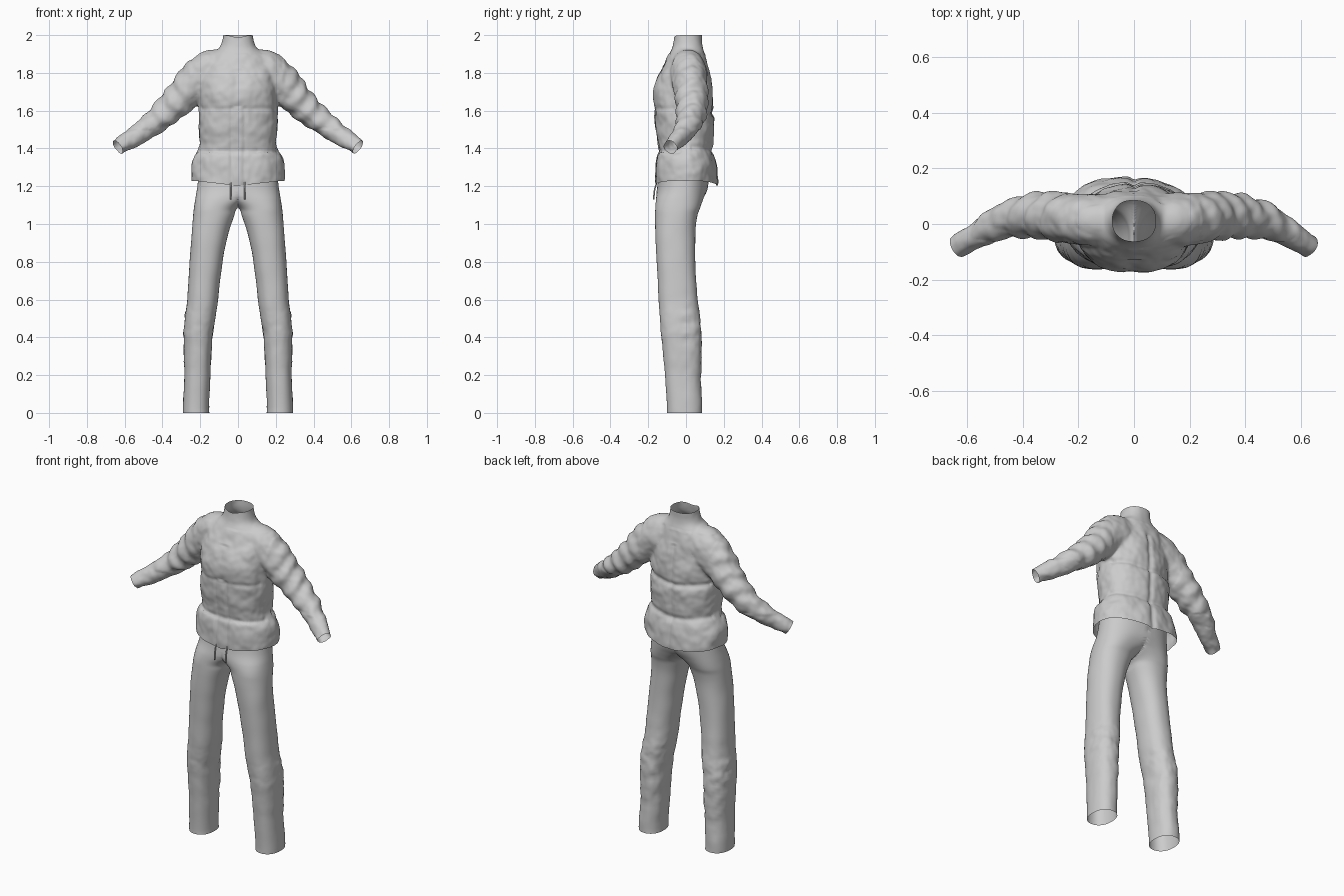
import bpy, bmesh, math
from mathutils import Vector, noise

if "Cube" in bpy.data.objects:
    bpy.data.objects.remove(bpy.data.objects["Cube"])


def spline(rows, steps):
    """Catmull-Rom interpolation of rows of numbers."""
    out = []
    for i in range(len(rows) - 1):
        a, b = rows[max(i - 1, 0)], rows[i]
        c, d = rows[i + 1], rows[min(i + 2, len(rows) - 1)]
        for s in range(steps):
            t = s / steps
            out.append([0.5 * (2 * q + (r - p) * t + (2 * p - 5 * q + 4 * r - w) * t * t
                               + (3 * q - p - 3 * r + w) * t ** 3) for p, q, r, w in zip(a, b, c, d)])
    return out + [list(rows[-1])]


def loft(bm, rings, n=48, power=2.3, cap=True):
    """Skin superellipse rings given as (centre, u axis, v axis)."""
    loops = []
    for c, u, v in rings:
        loop = []
        for k in range(n):
            a = 2 * math.pi * k / n
            ca, sa = math.cos(a), math.sin(a)
            p = c + u * math.copysign(abs(ca) ** (2 / power), ca) + v * math.copysign(abs(sa) ** (2 / power), sa)
            loop.append(bm.verts.new(p))
        loops.append(loop)
    for lo, hi in zip(loops, loops[1:]):
        for k in range(n):
            bm.faces.new((lo[k], lo[(k + 1) % n], hi[(k + 1) % n], hi[k]))
    if cap:
        bm.faces.new(loops[0][::-1])
        bm.faces.new(loops[-1])


def make(name, bm):
    me = bpy.data.meshes.new(name)
    bm.to_mesh(me)
    bm.free()
    for p in me.polygons:
        p.use_smooth = True
    ob = bpy.data.objects.new(name, me)
    bpy.context.collection.objects.link(ob)
    return ob


def bump(v, d):
    return math.exp(-(v / d) ** 2)


# Jacket volume: torso rows are z, half width, front y, back y
torso = [(1.15, .243, -.158, .165), (1.225, .246, -.16, .168), (1.29, .248, -.16, .165),
         (1.345, .236, -.158, .155), (1.40, .21, -.146, .142), (1.44, .204, -.152, .142),
         (1.52, .21, -.163, .15), (1.61, .208, -.17, .143), (1.70, .205, -.175, .14),
         (1.78, .195, -.152, .128), (1.85, .175, -.115, .112), (1.90, .14, -.088, .098),
         (1.93, .10, -.074, .09), (1.96, .085, -.067, .086), (2.0, .078, -.062, .085), (2.04, .078, -.062, .085)]
# Sleeve rows are x, z, y, half thickness, half depth
sleeve = [(.06, 1.825, .01, .10, .09), (.14, 1.80, .013, .122, .098), (.22, 1.752, .02, .105, .092),
          (.29, 1.682, .028, .091, .088), (.38, 1.592, .03, .075, .08), (.49, 1.505, .004, .06, .064),
          (.63, 1.41, -.077, .044, .045), (.71, 1.352, -.122, .044, .045)]
bm = bmesh.new()
loft(bm, [(Vector((0, (f + b) / 2, z)), Vector((w, 0, 0)), Vector((0, (b - f) / 2, 0)))
          for z, w, f, b in spline(torso, 5)])
rows = spline(sleeve, 6)
for side in (1, -1):
    rings = []
    for i, (x, z, y, r, h) in enumerate(rows):
        p, q = rows[max(i - 1, 0)], rows[min(i + 1, len(rows) - 1)]
        t = Vector((q[0] - p[0], 0, q[1] - p[1])).normalized()
        rings.append((Vector((side * x, y, z)), Vector((-t.z * side * r, 0, t.x * r)), Vector((0, h, 0))))
    loft(bm, rings, power=2)
bmesh.ops.recalc_face_normals(bm, faces=bm.faces[:])
jacket = make("jacket", bm)

# Fuse torso and sleeves into one cloth surface
rm = jacket.modifiers.new("fuse", "REMESH")
rm.mode, rm.voxel_size = "VOXEL", 0.009
sm = jacket.modifiers.new("soften", "SMOOTH")
sm.factor, sm.iterations = 0.5, 6
dg = bpy.context.evaluated_depsgraph_get()
fused = bpy.data.meshes.new_from_object(jacket.evaluated_get(dg))
jacket.modifiers.clear()
bm = bmesh.new()
bm.from_mesh(fused)

# Open the collar, hem and cuffs
cuts = [((0, 0, 2.0), (0, 0, 1)), ((0, 0, 1.228), (0, 0, -1)),
        ((.637, -.08, 1.407), (.75, -.41, -.51)), ((-.637, -.08, 1.407), (-.75, -.41, -.51))]
for co, no in cuts:
    bmesh.ops.bisect_plane(bm, geom=bm.verts[:] + bm.edges[:] + bm.faces[:],
                           plane_co=co, plane_no=no, clear_outer=True)
bm.normal_update()

# Quilted seams, front placket, sleeve folds and a dipping hem
moves = []
for v in bm.verts:
    x, y, z = v.co
    ax = abs(x)
    body = 1 if ax < .2 or z < 1.5 else 0
    d = .007 * noise.noise(v.co * 13) + .003 * noise.noise(v.co * 30)
    if body and z < 1.82:
        if y > .03:
            d -= .010 * bump(z - 1.585 - .1 * ax, .016) + .008 * bump(z - 1.385 - .1 * ax, .016)
            d -= .009 * bump(x, .014)
        elif y < -.03:
            d -= .006 * (bump(ax - .035, .008) if z < 1.62 else bump(x, .03))
            d -= .004 * bump(z - 1.61, .012) + .006 * bump(z - 1.385, .014)
            if z < 1.38:
                d += .006 * bump(ax - .14, .07)
    elif ax > .24:
        along = ax * .72 - (z - 1.5) * .69
        d += .005 * math.sin(along * 70 + 3 * y * 10 + x * 4) * bump(ax - .4, .17)
    if z > 1.9:
        d *= .3
    m = v.normal * d
    low = max(0, 1 - (z - 1.228) / .12)
    m.z = m.z * min(1, abs(z - 1.228) / .03) - .026 * low * max(0, 1 - ax / .22)
    if z > 1.95:
        m.z = -.012 * bump(x, .04) * (z - 1.95) / .05 if y < 0 else 0
    if y > 0 and z < 1.5:
        m.y -= .06 * x * (1.5 - z) / .27 * min(1, y / .1)
    moves.append(m)
for v, m in zip(bm.verts, moves):
    v.co += m
bm.to_mesh(jacket.data)
bm.free()
for p in jacket.data.polygons:
    p.use_smooth = True

# Trousers: rows are z, inner x, outer x, front y, back y; right half, mirrored
leg = [(0, .152, .292, -.10, .085), (.2, .146, .286, -.112, .08), (.4, .135, .288, -.13, .08),
       (.5, .12, .283, -.139, .075), (.6, .107, .27, -.146, .062), (.8, .082, .256, -.156, .05),
       (.95, .05, .245, -.162, .05), (1.04, .022, .238, -.163, .06), (1.085, .002, .233, -.163, .075),
       (1.13, -.07, .226, -.161, .092), (1.19, -.2, .216, -.153, .115), (1.28, -.208, .208, -.14, .122)]
bm = bmesh.new()
loft(bm, [(Vector(((a + b) / 2, (f + k) / 2, z)), Vector(((b - a) / 2, 0, 0)), Vector((0, (k - f) / 2, 0)))
          for z, a, b, f, k in spline(leg, 9)], n=64, power=2.25, cap=False)
bm.normal_update()
for v in bm.verts:
    x, y, z = v.co
    crease = bump(z - .36, .22) * (1 if y > -.02 else .35)
    d = crease * (.008 * noise.noise(Vector((x * 14, y * 14, z * 20))) + .004 * noise.noise(v.co * 38))
    d += .003 * noise.noise(v.co * 8)
    if x > .02 and z > .005:
        v.co += Vector((v.normal.x, v.normal.y, 0)) * d
    v.co.x = max(v.co.x, 0)
inner = [f for f in bm.faces if all(v.co.x < 1e-5 for v in f.verts)]
bmesh.ops.delete(bm, geom=inner, context="FACES")
bmesh.ops.recalc_face_normals(bm, faces=bm.faces[:])
if sum(f.normal.x for f in bm.faces if f.calc_center_median().x > .2) < 0:
    bmesh.ops.reverse_faces(bm, faces=bm.faces[:])
trousers = make("trousers", bm)
mir = trousers.modifiers.new("mirror", "MIRROR")
mir.use_clip = True

# Drawstrings hanging below the hem
for name, x in (("drawstring_left", -.038), ("drawstring_right", .036)):
    bm = bmesh.new()
    pts = [(1.25, -.14), (1.21, -.158), (1.17, -.168), (1.13, -.17)]
    loft(bm, [(Vector((x, y, z)), Vector((.004, 0, 0)), Vector((0, .004, 0)))
              for z, y in spline(pts, 4)], n=8, power=2)
    bmesh.ops.recalc_face_normals(bm, faces=bm.faces[:])
    make(name, bm)
